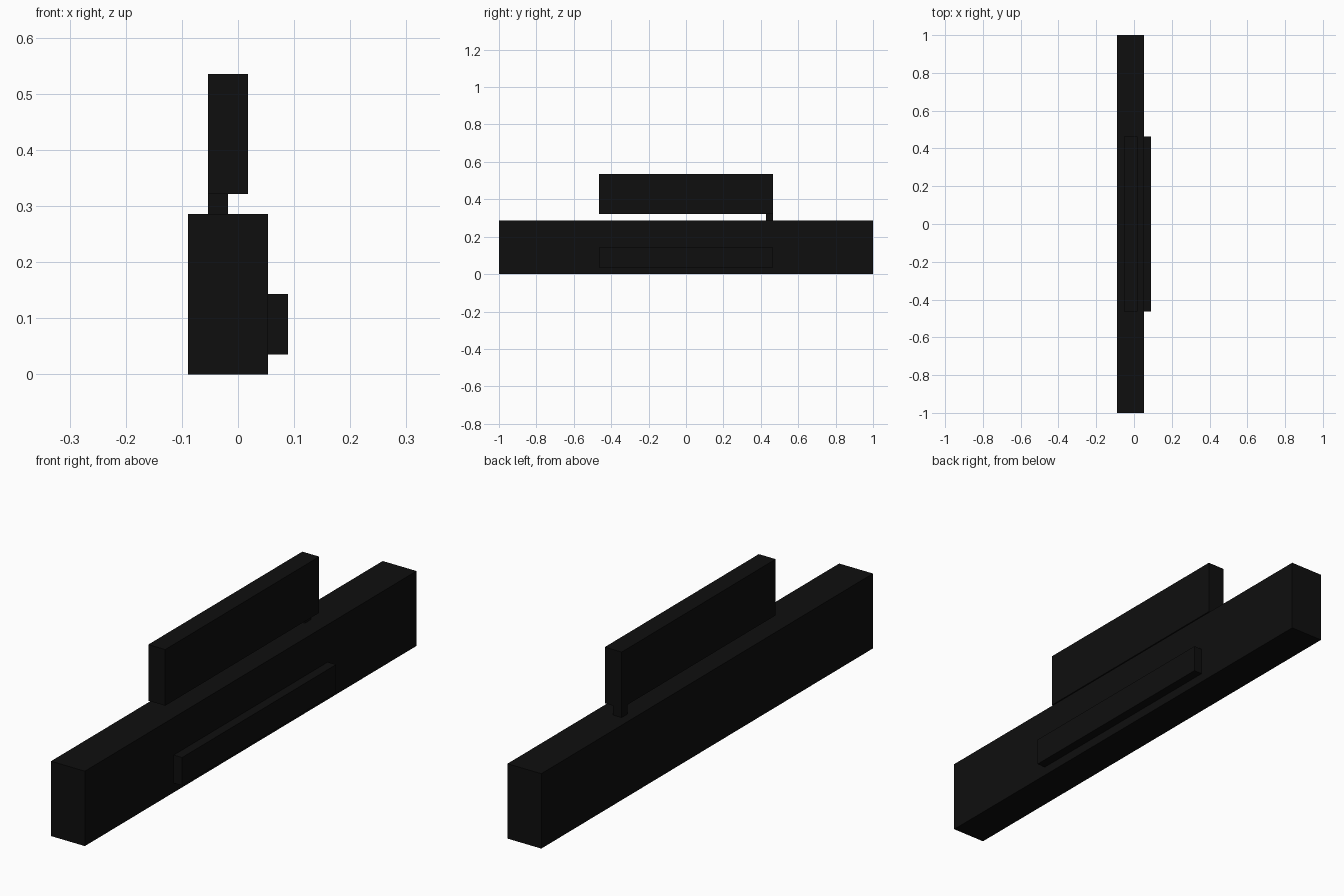
import bpy
import bmesh
from mathutils import Matrix, Vector

if "Cube" in bpy.data.objects:
    bpy.data.objects.remove(bpy.data.objects["Cube"])

U = 1 / 28  # modelling unit: the whole length is 56 units

# One near-black paint for every part
black = bpy.data.materials.new("near_black")
black.diffuse_color = (0.0045, 0.0045, 0.0045, 1)
black.use_nodes = True
black.node_tree.nodes["Principled BSDF"].inputs["Base Color"].default_value = black.diffuse_color


def box(name, lo, hi):
    """Box between two corners given in modelling units."""
    lo, hi = Vector(lo) * U, Vector(hi) * U
    bm = bmesh.new()
    bmesh.ops.create_cube(
        bm, size=1,
        matrix=Matrix.Translation((lo + hi) / 2) @ Matrix.Diagonal((*(hi - lo), 1)))
    mesh = bpy.data.meshes.new(name)
    bm.to_mesh(mesh)
    bm.free()
    mesh.materials.append(black)
    obj = bpy.data.objects.new(name, mesh)
    bpy.context.collection.objects.link(obj)
    return obj


# Long main bar
box("main_bar", (-2.5, -28, 0), (1.5, 28, 8))
# Raised plate on the right side
box("side_plate", (1.5, -13, 1), (2.5, 13, 4))
# Small post at the back end carrying the upper panel
box("support_post", (-1.5, 12, 8), (-0.5, 13, 9))
# Upper panel floating above the bar
box("upper_panel", (-1.5, -13, 9), (0.5, 13, 15))
